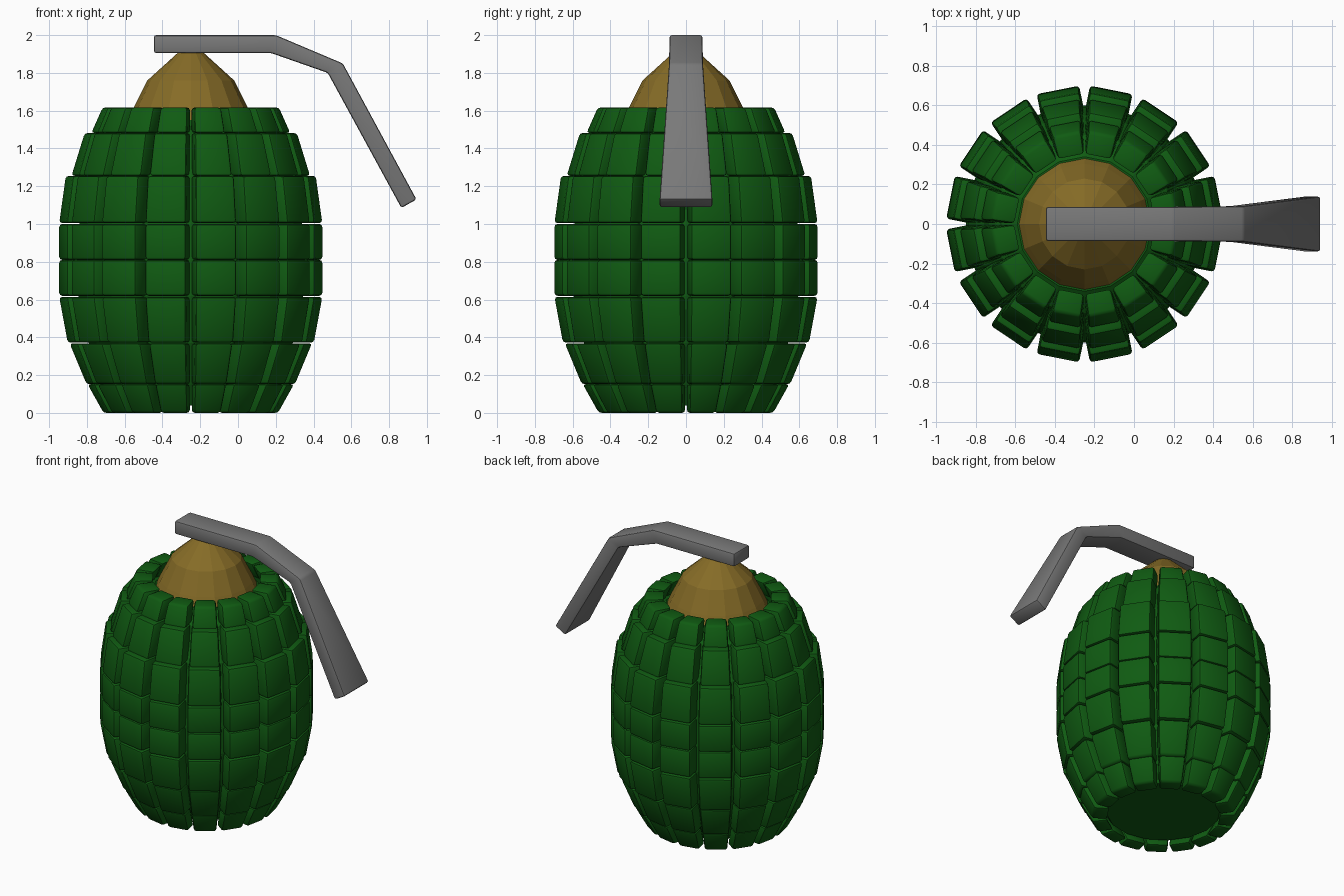
import bpy, bmesh, math

if "Cube" in bpy.data.objects:
    bpy.data.objects.remove(bpy.data.objects["Cube"])

CX, SIDES = -0.25, 16


def material(name, rgb):
    m = bpy.data.materials.new(name)
    m.diffuse_color = (*rgb, 1)
    m.use_nodes = True
    m.node_tree.nodes["Principled BSDF"].inputs["Base Color"].default_value = m.diffuse_color
    return m


green = material("dark_green", (0.005, 0.105, 0.006))
brass = material("brass", (0.24, 0.15, 0.02))
grey = material("grey_metal", (0.19, 0.19, 0.19))


def make(name, verts, faces, mat, bevel=0.0, segments=2):
    me = bpy.data.meshes.new(name)
    me.from_pydata(verts, [], faces)
    bm = bmesh.new()
    bm.from_mesh(me)
    bmesh.ops.recalc_face_normals(bm, faces=bm.faces)
    if bevel:
        bmesh.ops.bevel(bm, geom=bm.edges[:], offset=bevel, segments=segments,
                        profile=0.5, affect='EDGES', clamp_overlap=True)
    bm.to_mesh(me)
    bm.free()
    ob = bpy.data.objects.new(name, me)
    bpy.context.collection.objects.link(ob)
    me.materials.append(mat)
    return ob


def polar(r, a, z):
    return (CX + r * math.cos(a), r * math.sin(a), z)


def lathe(name, profile, mat):
    n = len(profile)
    verts = [polar(r, math.tau * i / SIDES, z) for r, z in profile for i in range(SIDES)]
    faces = [(k * SIDES + i, k * SIDES + (i + 1) % SIDES,
              (k + 1) * SIDES + (i + 1) % SIDES, (k + 1) * SIDES + i)
             for k in range(n - 1) for i in range(SIDES)]
    faces += [tuple(range(SIDES)), tuple(range((n - 1) * SIDES, n * SIDES))]
    return make(name, verts, faces, mat)


# inner body seen in the grooves and underneath
lathe("body_core", [(0.37, 0.04), (0.44, 0.15), (0.54, 0.37), (0.595, 0.62), (0.6, 0.81),
                    (0.59, 1.0), (0.55, 1.25), (0.45, 1.47), (0.34, 1.55)], green)

# faceted cap
lathe("fuse_cap", [(0.34, 1.53), (0.305, 1.61), (0.23, 1.76), (0.07, 1.905)], brass)

# rings of raised blocks: z bottom, z top, outer radius bottom, outer radius top, depth
rings = [(0.0, 0.152, 0.465, 0.55, 0.10), (0.152, 0.368, 0.555, 0.645, 0.12),
         (0.372, 0.614, 0.655, 0.7, 0.12), (0.62, 0.81, 0.7, 0.7, 0.12),
         (0.81, 1.0, 0.7, 0.7, 0.12), (1.005, 1.255, 0.7, 0.665, 0.12),
         (1.255, 1.482, 0.635, 0.565, 0.12), (1.482, 1.617, 0.53, 0.47, 0.12)]
verts, faces = [], []
for z0, z1, r0, r1, depth in rings:
    for k in range(SIDES):
        mid = math.tau * (k + 0.5) / SIDES
        b = len(verts)
        for cut, half in ((depth, 10.9), (0.0, 9.0)):
            h = math.radians(half)
            for r, z, s in ((r0, z0, -1), (r0, z0, 1), (r1, z1, 1), (r1, z1, -1)):
                verts.append(polar(r - cut, mid + s * h, z))
        faces += [tuple(b + i for i in f) for f in
                  ((0, 1, 2, 3), (4, 5, 6, 7), (0, 1, 5, 4), (1, 2, 6, 5), (2, 3, 7, 6), (3, 0, 4, 7))]
blocks = make("body_blocks", verts, faces, green, 0.016)

# bent lever: top (x, z), bottom (x, z), half width
path = [(-0.445, 2.0, -0.445, 1.905, 0.087), (0.2, 2.0, 0.175, 1.905, 0.087),
        (0.555, 1.85, 0.475, 1.8, 0.09), (0.945, 1.13, 0.865, 1.085, 0.14)]
verts, faces = [], []
for xt, zt, xb, zb, w in path:
    verts += [(xt, -w, zt), (xt, w, zt), (xb, w, zb), (xb, -w, zb)]
for k in range(len(path) - 1):
    for i in range(4):
        j = (i + 1) % 4
        faces.append((4 * k + i, 4 * k + j, 4 * k + 4 + j, 4 * k + 4 + i))
e = 4 * (len(path) - 1)
faces += [(0, 1, 2, 3), (e, e + 1, e + 2, e + 3)]
lever = make("safety_lever", verts, faces, grey, 0.012)

# soft edges on the bevelled parts
for ob in (blocks, lever):
    bpy.ops.object.select_all(action='DESELECT')
    ob.select_set(True)
    bpy.context.view_layer.objects.active = ob
    bpy.ops.object.shade_smooth_by_angle(angle=math.radians(35))
